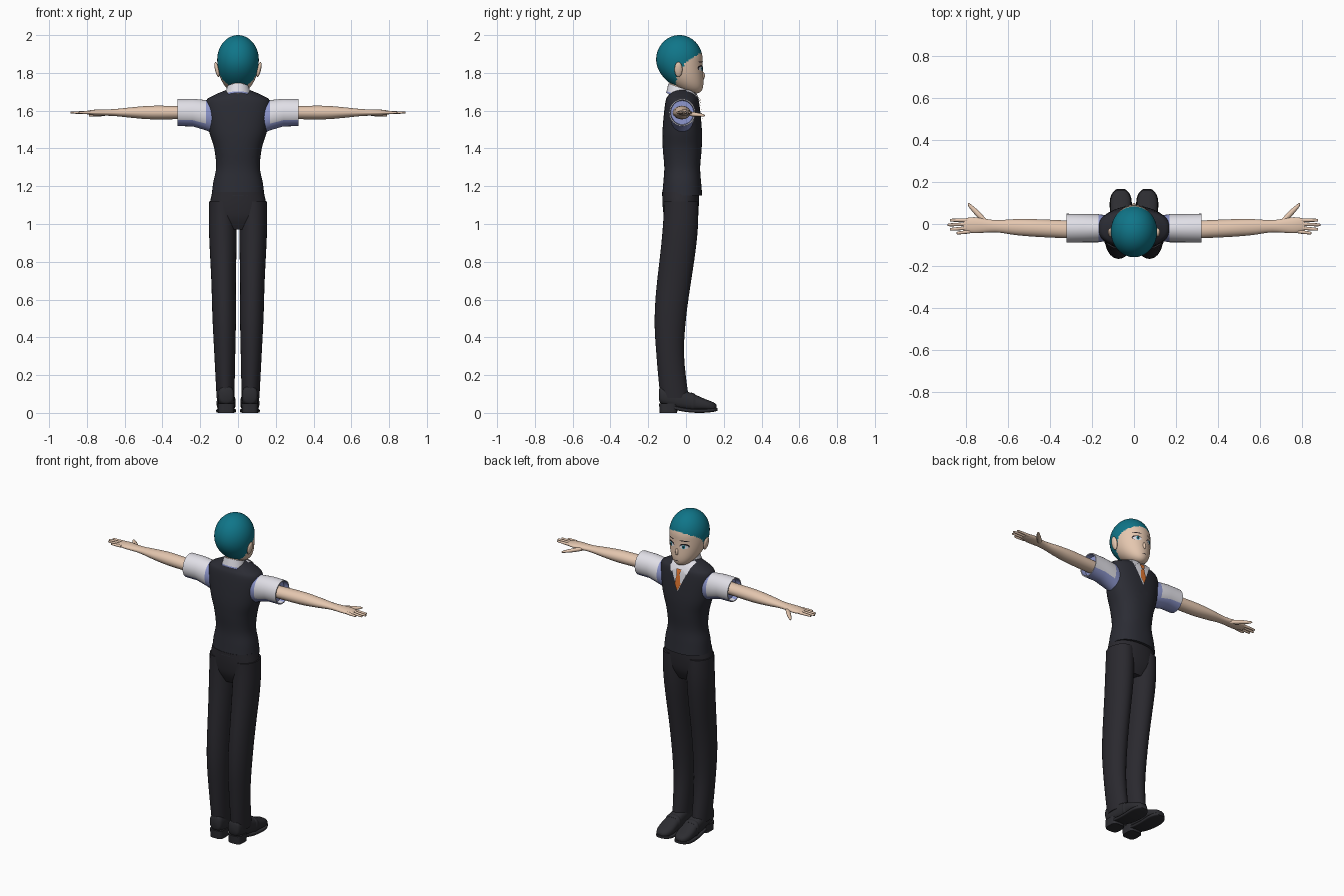
import bpy, bmesh, math
from mathutils import Vector
from mathutils.bvhtree import BVHTree

cube = bpy.data.objects.get("Cube")
if cube:
    bpy.data.objects.remove(cube, do_unlink=True)


def material(name, *rgb):
    mat = bpy.data.materials.new(name)
    mat.use_nodes = True
    mat.diffuse_color = (*rgb, 1)
    shader = mat.node_tree.nodes["Principled BSDF"]
    shader.inputs["Base Color"].default_value = (*rgb, 1)
    shader.inputs["Roughness"].default_value = .8
    return mat


SKIN = material("skin", .78, .57, .43)
HAIR = material("teal hair", .005, .18, .25)
VEST = material("charcoal vest", .024, .025, .034)
TROUSERS = material("dark trousers", .023, .022, .028)
SHOE = material("black shoe", .026, .026, .031)
SHIRT = material("white shirt", .78, .77, .83)
LINING = material("blue shirt lining", .27, .31, .62)
TIE = material("orange tie", .75, .18, .03)
INK = material("dark lines", .015, .012, .015)


def finish(name, bm, *mats, rule=None, mirror=False):
    """Turn a bmesh into a smooth object, colouring faces by rule(centre, normal)."""
    bm.normal_update()
    if rule:
        for face in bm.faces:
            face.material_index = int(rule(face.calc_center_median(), face.normal))
    mesh = bpy.data.meshes.new(name)
    bm.to_mesh(mesh)
    bm.free()
    for mat in mats:
        mesh.materials.append(mat)
    part = bpy.data.objects.new(name, mesh)
    bpy.context.collection.objects.link(part)
    bpy.ops.object.select_all(action='DESELECT')
    part.select_set(True)
    bpy.context.view_layer.objects.active = part
    bpy.ops.object.shade_smooth_by_angle(angle=math.radians(45))
    if mirror:
        part.modifiers.new("Mirror", 'MIRROR')


def ball(center, radii, segments=16):
    bm = bmesh.new()
    bmesh.ops.create_uvsphere(bm, u_segments=segments, v_segments=segments, radius=1)
    for vert in bm.verts:
        vert.co = Vector(center) + vert.co * Vector(radii)
    return bm


def spline(rows, steps):
    """Catmull-Rom interpolation of the section rows."""
    points = [Vector(row) for row in rows]
    padded = [points[0], *points, points[-1]]
    for a, b, c, d in zip(padded, padded[1:], padded[2:], padded[3:]):
        for step in range(steps):
            t = step / steps
            yield b + ((c - a) * t + (2*a - 5*b + 4*c - d) * t**2 + (3*b - a - 3*c + d) * t**3) / 2
    yield points[-1]


def loft(axis, rows, center, sides=24, power=2, steps=5, caps=True):
    """Skin superellipse sections; each row is position on the axis and two radii."""
    bm = bmesh.new()
    rings = []
    for t, *radii in spline(rows, steps):
        ring = []
        for k in range(sides):
            angle = math.tau * k / sides
            u, v = (mid + radius * math.copysign(abs(wave) ** (2 / power), wave)
                    for mid, radius, wave in zip(center(t), radii,
                                                 (math.cos(angle), math.sin(angle))))
            place = {'x': (t, u, v), 'y': (u, t, v), 'z': (u, v, t)}
            ring.append(bm.verts.new(place[axis]))
        rings.append(ring)
    for low, high in zip(rings, rings[1:]):
        for k in range(sides):
            bm.faces.new((low[k - 1], low[k], high[k], high[k - 1]))
    if caps:
        bm.faces.new(rings[0])
        bm.faces.new(rings[-1])
    bmesh.ops.recalc_face_normals(bm, faces=bm.faces)
    return bm


def plate(name, outline, target, lift, mat, mirror=False):
    """Thin painted detail laid on the front (+y) of a target surface."""
    bm = bmesh.new()

    def drop(x, z):
        hit = target.ray_cast(Vector((x, 1, z)), Vector((0, -1, 0)))[0]
        return bm.verts.new((x, hit.y + lift, z))
    rim = [drop(x, z) for x, z in outline]
    middle = drop(*(sum(values) / len(rim) for values in zip(*outline)))
    for k, vert in enumerate(rim):
        bm.faces.new((rim[k - 1], vert, middle))
    bm.normal_update()
    if sum(face.normal.y for face in bm.faces) < 0:
        bmesh.ops.reverse_faces(bm, faces=bm.faces)
    finish(name, bm, mat, mirror=mirror)


def oval(x, z, width, height, sides=16):
    angles = [math.tau * k / sides for k in range(sides)]
    return [(x + width * math.cos(a), z + height * math.sin(a)) for a in angles]


# Head: round skull above the brow, longer below and drawn forward to the chin
BROW = 1.87
head = ball((0, 0, 0), (1, 1, 1), segments=64)
for vert in head.verts:
    x, y, z = vert.co
    chin = max(0, -z)
    vert.co = (.11 * x, .123 * y - .035 + .08 * chin ** 2, BROW + z * (.18 if chin else .13))
face_surface = BVHTree.FromBMesh(head)


# Cropped hair: low at the nape, climbing past the ear to the forehead
def is_hair(center, normal):
    if center.y < -.05:
        return center.z > 1.735
    return center.z > 1.86 + center.y * (1.8 if center.y < 0 else .58)


finish("head", head, SKIN, HAIR, rule=is_hair)
finish("neck", loft('z', [(1.66, .05, .05), (1.8, .046, .05)], lambda z: (0, -.037)), SKIN)
finish("nose", ball((0, .087, 1.784), (.01, .013, .022)), SKIN)
ears = ball((.111, -.04, 1.818), (.011, .021, .04))
for vert in ears.verts:
    vert.co.x += (vert.co.z - 1.818) / 5
finish("ears", ears, SKIN, mirror=True)

# Face details
plate("eye_lashes", oval(.044, 1.826, .026, .015), face_surface, .002, INK, mirror=True)
plate("eye_whites", oval(.043, 1.822, .023, .012), face_surface, .004, SHIRT, mirror=True)
plate("irises", oval(.042, 1.823, .009, .011), face_surface, .006, HAIR, mirror=True)
plate("pupils", oval(.042, 1.823, .004, .006), face_surface, .008, INK, mirror=True)
plate("eyebrows", oval(.044, 1.858, .025, .003), face_surface, .003, INK, mirror=True)
plate("mouth", oval(0, 1.731, .018, .002), face_surface, .003, INK)

# Vest with a V opening cut into the front
V_LOW, V_SLOPE = 1.535, 2.3
torso = loft('z', [(1.15, .14, .106), (1.22, .131, .1), (1.3, .116, .095), (1.4, .126, .103),
                   (1.5, .155, .104), (1.64, .172, .09), (1.68, .13, .075), (1.71, .06, .05)],
             lambda z: (0, -.02), sides=40, power=2.3)
for side in (-1, 1):
    bmesh.ops.bisect_plane(torso, geom=torso.verts[:] + torso.edges[:] + torso.faces[:],
                           plane_co=(0, 0, V_LOW), plane_no=(side * V_SLOPE, 0, -1))
chest = BVHTree.FromBMesh(torso)
finish("vest", torso, VEST, SHIRT,
       rule=lambda c, normal: c.y > 0 and c.z > V_LOW + V_SLOPE * abs(c.x))

# Collar: a hollow band with a blue lower edge, sloping down to the front
collar = loft('z', [(1.69, .073, .068), (1.7, .07, .066), (1.745, .058, .056),
                    (1.745, .053, .051), (1.7, .053, .051)],
              lambda z: (0, -.037), sides=32, steps=1, caps=False)
for face in collar.faces:
    face.material_index = int(face.calc_center_median().z < 1.7)
for vert in collar.verts:
    vert.co.z -= .35 * (vert.co.y + .095)
finish("collar", collar, SHIRT, LINING)
plate("collar_points", [(.008, 1.69), (.05, 1.7), (.066, 1.68), (.052, 1.64)],
      chest, .009, SHIRT, mirror=True)

# Tie
plate("tie_knot", [(-.017, 1.67), (.017, 1.67), (.011, 1.64), (-.011, 1.64)],
      chest, .0095, TIE)
plate("tie_blade", [(-.01, 1.64), (.01, 1.64), (.02, 1.58), (0, 1.54), (-.02, 1.58)],
      chest, .007, TIE)

# Short sleeves, hollow at the cuff, blue underneath and inside
ARM_Z = 1.59


def is_lining(c, normal):
    inside = c.x > .28 and math.hypot(c.y + .02, c.z - ARM_Z) < .064
    return inside or c.x < .15 or normal.z < -.5


finish("sleeves", loft('x', [(.125, .06, .09), (.17, .067, .08), (.24, .067, .073),
                             (.32, .069, .072), (.32, .063, .066), (.29, .06, .063)],
                       lambda x: (-.02, ARM_Z - max(0, .24 - x) / 5), sides=32, steps=1),
       SHIRT, LINING, rule=is_lining, mirror=True)

# Arms and palms
finish("arms", loft('x', [(.26, .042, .034), (.45, .042, .036), (.56, .038, .028),
                          (.66, .029, .018), (.76, .038, .015), (.81, .028, .007)],
                    lambda x: (.045 * x - .04, ARM_Z)), SKIN, mirror=True)

# Fingers fan out slightly from the palm, the second one longest
for k, finger in enumerate(("index", "middle", "ring", "little")):
    tip = .885 - .01 * (k - 1) ** 2
    finish(finger + "_fingers",
           loft('x', [(.78, .009, .009), (tip - .01, .007, .006), (tip, .003, .003)],
                lambda x: (.018 - k * (.018 + (x - .78) / 25), ARM_Z), sides=10),
           SKIN, mirror=True)
finish("thumbs", loft('x', [(.68, .01, .01), (.73, .019, .012), (.78, .012, .007),
                            (.79, .004, .003)],
                      lambda x: (x - .695, ARM_Z - .12 * (x - .66)), sides=12),
       SKIN, mirror=True)

# Trousers: the legs sway back at the calf
finish("hips", loft('z', [(.97, .1, .06), (1.03, .147, .086), (1.1, .15, .096), (1.17, .136, .098)],
                    lambda z: (0, -.028), sides=32, power=2.3), TROUSERS)
finish("legs", loft('z', [(.08, .047, .075), (.3, .055, .073), (.5, .062, .083),
                          (.7, .065, .09), (.95, .073, .093), (1.12, .072, .09)],
                    lambda z: (.065 + .016 * min(1, z), -.056 - .03 * math.cos(4.5 * (z - .4))),
                    sides=28), TROUSERS, mirror=True)

# Shoes: sloping uppers over thin curved soles and block heels
SHOE_X = .063


def shoe_middle(y):
    return SHOE_X, .065 - .22 * y


finish("shoe_uppers", loft('y', [(-.142, .025, .03), (-.12, .042, .05), (0, .045, .05),
                                 (.1, .05, .031), (.145, .038, .023), (.162, .018, .012)],
                           shoe_middle, power=2.6), SHOE, mirror=True)
finish("shoe_straps", loft('y', [(.02, .045, .045), (.035, .05, .049), (.05, .048, .043)],
                           shoe_middle, power=2.6), SHOE, mirror=True)
finish("shoe_soles", loft('y', [(-.06, .04, .01), (.04, .05, .01), (.11, .052, .01),
                                (.147, .04, .01), (.166, .02, .008)],
                          lambda y: (SHOE_X, .01 + (y - .07) ** 2), power=5), SHOE, mirror=True)
finish("shoe_heels", loft('z', [(0, .043, .046), (.05, .044, .05)],
                          lambda z: (SHOE_X, -.093), power=3.5, steps=1), SHOE, mirror=True)
